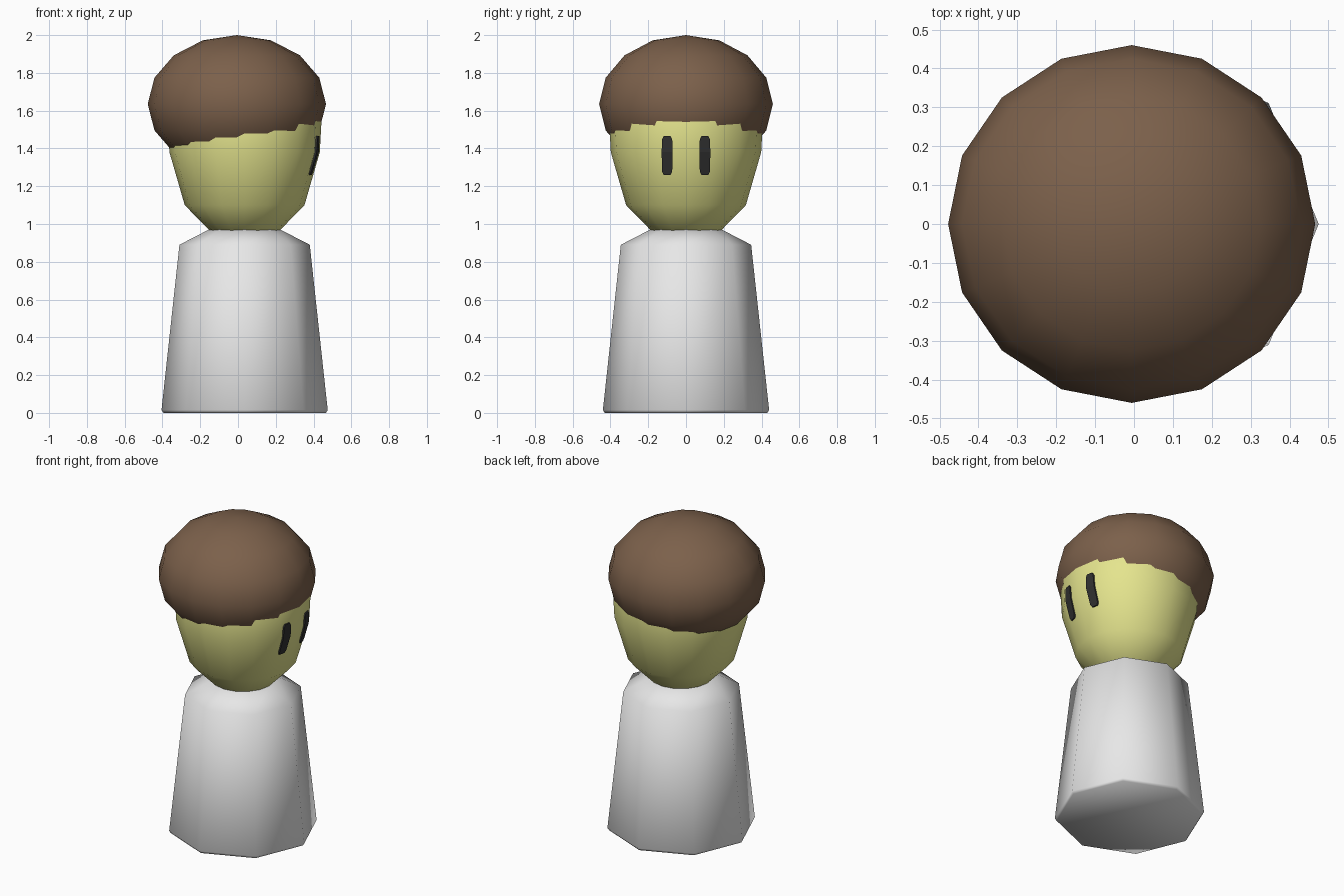
import bpy
import bmesh
from math import cos, sin, tan, pi

if "Cube" in bpy.data.objects:
    bpy.data.objects.remove(bpy.data.objects["Cube"])

CENTRE_X = 0.035
HEAD_SIDES = 16


def material(name, rgb):
    mat = bpy.data.materials.new(name)
    mat.use_nodes = True
    colour = (*rgb, 1)
    mat.diffuse_color = colour
    bsdf = next(n for n in mat.node_tree.nodes if n.type == 'BSDF_PRINCIPLED')
    bsdf.inputs["Base Color"].default_value = colour
    return mat


def finish(bm, name, mat, smooth=True):
    bmesh.ops.recalc_face_normals(bm, faces=bm.faces[:])
    for face in bm.faces:
        face.smooth = smooth
    mesh = bpy.data.meshes.new(name)
    bm.to_mesh(mesh)
    bm.free()
    mesh.materials.append(mat)
    obj = bpy.data.objects.new(name, mesh)
    bpy.context.collection.objects.link(obj)
    return obj


def bridge_rings(bm, rings):
    """Skin a stack of closed rings and cap both ends."""
    count = len(rings[0])
    for low, high in zip(rings, rings[1:]):
        for i in range(count):
            j = (i + 1) % count
            bm.faces.new((low[i], low[j], high[j], high[i]))
    bm.faces.new(rings[0])
    bm.faces.new(rings[-1])


def lathe(name, profile, sides, mat):
    bm = bmesh.new()
    rings = []
    for r, z in profile:
        rings.append([bm.verts.new((CENTRE_X + r * cos(2 * pi * i / sides),
                                    r * sin(2 * pi * i / sides), z))
                      for i in range(sides)])
    bridge_rings(bm, rings)
    return finish(bm, name, mat)


white = material("white cloth", (0.8, 0.8, 0.8))
skin = material("yellow skin", (0.78, 0.78, 0.27))
brown = material("brown hair", (0.2, 0.118, 0.07))
black = material("dark eye", (0.03, 0.03, 0.03))

# Tapered eight-sided body with sloping shoulders
lathe("body", [(0.43, 0), (0.44, 0.015), (0.345, 0.89), (0.19, 0.97)], 8, white)

# Egg-shaped head, its crown hidden under the hair
head_profile = [(0.10, 0.93), (0.19, 0.97), (0.317, 1.1), (0.398, 1.38),
                (0.41, 1.6), (0.34, 1.76), (0.15, 1.87)]
lathe("head", head_profile, HEAD_SIDES, skin)

# Rounded cap of hair
bm = bmesh.new()
bmesh.ops.create_uvsphere(bm, u_segments=16, v_segments=8, radius=1)
bmesh.ops.scale(bm, vec=(0.472, 0.46, 0.365), verts=bm.verts[:])
hair = finish(bm, "hair", brown)
hair.location = (-0.006, 0, 1.635)


def head_radius(z):
    for (r0, z0), (r1, z1) in zip(head_profile, head_profile[1:]):
        if z0 <= z <= z1:
            return r0 + (r1 - r0) * (z - z0) / (z1 - z0)


# Thin tall eyes that follow the facets of the face
eye_rows = [(1.26, 0.018), (1.277, 0.027), (1.38, 0.029), (1.448, 0.027), (1.465, 0.018)]
for side, label in ((1, "left"), (-1, "right")):
    bm = bmesh.new()
    rings = []
    for z, half in eye_rows:
        ring = []
        for dy, lift in ((-half, 0), (half, 0), (half, 0.009), (-half, 0.009)):
            y = 0.1 + dy
            x = CENTRE_X + head_radius(z) - y * tan(pi / HEAD_SIDES) + lift
            ring.append(bm.verts.new((x, side * y, z)))
        rings.append(ring)
    bridge_rings(bm, rings)
    finish(bm, label + "_eye", black, smooth=False)
